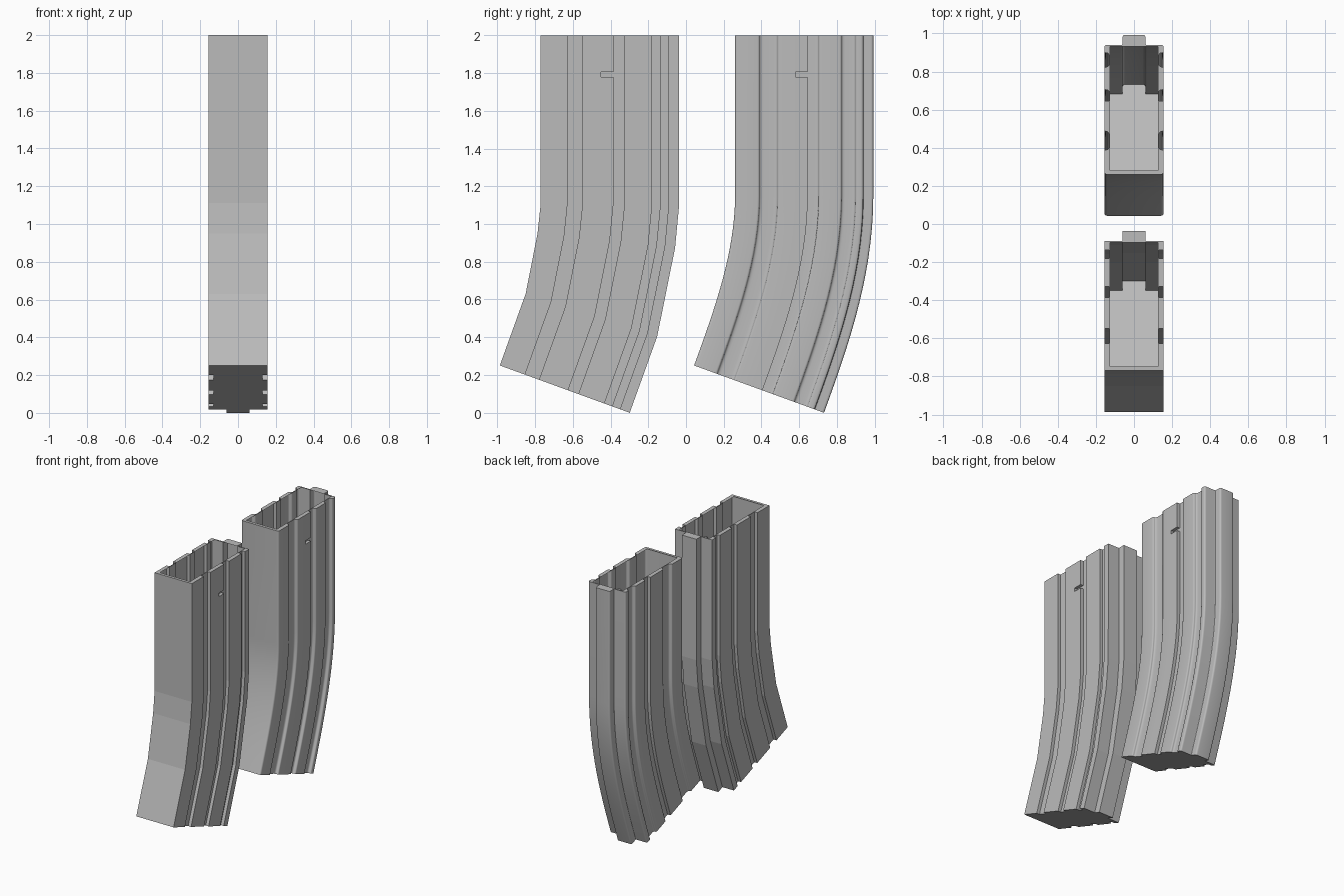
import bpy, bmesh, math
from mathutils import Vector

if "Cube" in bpy.data.objects:
    bpy.data.objects.remove(bpy.data.objects["Cube"])

W, IN = 0.155, 0.131          # half width, half width at groove floors
DEPTH = 0.733                 # front to back, across the section
SLOT_D = 0.32                 # front end of the side slot

mat = bpy.data.materials.new("plain grey")
mat.diffuse_color = (0.5, 0.5, 0.5, 1)
mat.use_nodes = True
mat.node_tree.nodes["Principled BSDF"].inputs["Base Color"].default_value = mat.diffuse_color


def half_section(round_edges):
    """Half outline (depth, x, fillet radius), front corner to rear spine."""
    pts = [(0, W, .015)]
    grooves = [(.142, .221, .012, .018), (.385, .443, 0, 0), (.590, .633, .012, .012)]
    if round_edges:
        grooves = [(.130, .225, .012, .022), (.385, .443, 0, 0), (.565, .638, .012, .018)]
    for a, b, r_out, r_in in grooves:
        if a == .385:
            pts.append((SLOT_D, W, 0))
            pts += [(a, W, 0), (a, IN, 0), (b, IN, .012), (b, W, .012)]
        else:
            pts += [(a, W, r_out), (a, IN, r_in), (b, IN, r_in), (b, W, r_out)]
    pts += [(.68, W, .014), (.68, .06, .006), (DEPTH, .06, .014)]
    if not round_edges:
        return [Vector(p[:2]) for p in pts]
    out = []
    for i, (d, x, r) in enumerate(pts):
        p = Vector((d, x))
        if r == 0:
            out.append(p)
            continue
        prev = Vector(pts[i - 1][:2]) if i else Vector((d, 0))
        nxt = Vector(pts[i + 1][:2]) if i + 1 < len(pts) else Vector((d, 0))
        u, v = prev - p, nxt - p
        a = p + u.normalized() * min(r, u.length * .48)
        b = p + v.normalized() * min(r, v.length * .48)
        for k in range(5):                      # rounded corner
            t = k / 4
            out.append(a * (1 - t) ** 2 + p * 2 * t * (1 - t) + b * t * t)
    return out


def build(name, stations, shift, smooth):
    half = half_section(smooth)
    n_half = len(half)
    outline = half + [Vector((p.x, -p.y)) for p in reversed(half)]
    n = len(outline)
    bm = bmesh.new()
    rings = []
    for fy, fz, ang in stations:
        c, s = math.cos(ang), math.sin(ang)
        rings.append([bm.verts.new((p.y, fy + shift + p.x * c, fz - p.x * s)) for p in outline])

    # side slot: opens into the middle groove on the right side only
    ia = next(i for i in range(n_half) if abs(half[i].x - SLOT_D) < 1e-6)
    ib, ic = ia + 1, ia + 2
    for r in range(len(rings) - 1):
        for i in range(n):
            if r == 1 and i in (ia, ib):
                continue
            j = (i + 1) % n
            bm.faces.new((rings[r][i], rings[r][j], rings[r + 1][j], rings[r + 1][i]))
    floor = []
    for ring in rings[1:3]:
        a, b, c = ring[ia], ring[ib], ring[ic]
        d = bm.verts.new((IN, a.co.y, a.co.z))
        bm.faces.new((a, b, c, d))
        floor.append((a, c, d))
    (a0, c0, d0), (a1, c1, d1) = floor
    bm.faces.new((a0, a1, d1, d0))
    bm.faces.new((d0, d1, c1, c0))

    # closed bottom
    bm.faces.new(rings[-1])

    # flat rim around the rectangular opening
    y0 = stations[0][0] + shift
    inner = [bm.verts.new((max(-.125, min(.125, v.co.x)),
                           max(y0 + .022, min(y0 + .672, v.co.y)), v.co.z)) for v in rings[0]]
    for i in range(n):
        j = (i + 1) % n
        bm.faces.new((rings[0][i], rings[0][j], inner[j], inner[i]))
    bmesh.ops.remove_doubles(bm, verts=bm.verts[:], dist=1e-4)
    bmesh.ops.recalc_face_normals(bm, faces=bm.faces[:])

    me = bpy.data.meshes.new(name)
    bm.to_mesh(me)
    bm.free()
    me.materials.append(mat)
    ob = bpy.data.objects.new(name, me)
    bpy.context.collection.objects.link(ob)
    if smooth:
        bpy.ops.object.select_all(action='DESELECT')
        ob.select_set(True)
        bpy.context.view_layer.objects.active = ob
        bpy.ops.object.shade_smooth_by_angle(angle=math.radians(35))
    return ob


top = [(-.77, 2, 0), (-.77, 1.807, 0), (-.77, 1.78, 0)]
rad = math.radians

# faceted casing: few straight bends
build("faceted_casing",
      top + [(-.77, 1.11, rad(1.5)), (-.787, .95, rad(6)), (-.85, .63, rad(18)), (-.987, .25, rad(20))],
      0, False)

# smooth casing: continuous bend with rounded edges
curve, z0, length, drop, end = [], 1.15, .9, .217, math.tan(rad(20)) * .9
for k in range(17):
    t = k / 16
    y = drop * (3 * t * t - 2 * t ** 3) + end * (t ** 3 - t * t)
    slope = (drop * (6 * t - 6 * t * t) + end * (3 * t * t - 2 * t)) / length
    curve.append((-.77 - y, z0 - length * t, math.atan(slope)))
build("smooth_casing", top + curve, 1.03, True)
